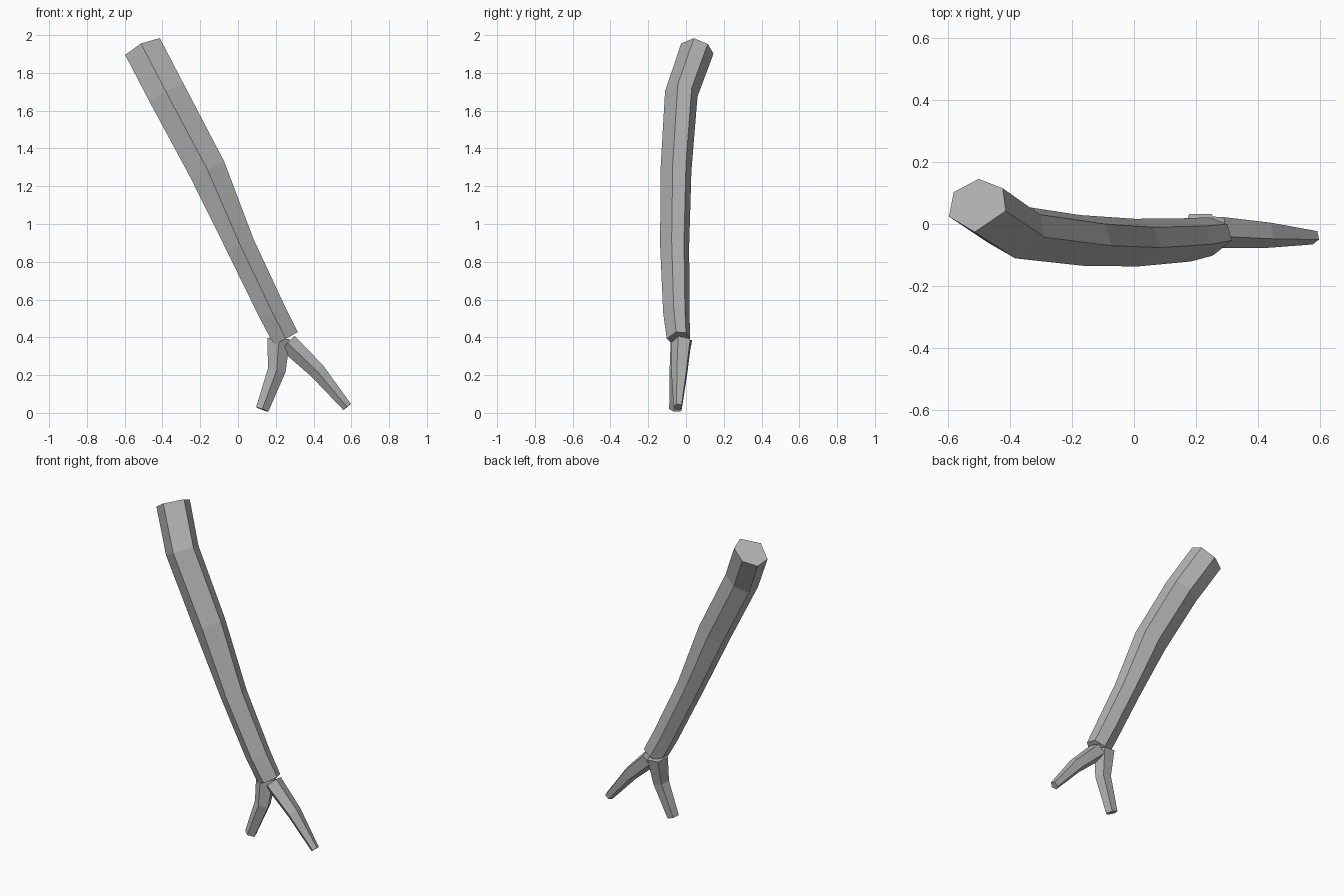
import bpy, bmesh, math
from mathutils import Vector

if "Cube" in bpy.data.objects:
    bpy.data.objects.remove(bpy.data.objects["Cube"])

bark = bpy.data.materials.new("grey_bark")
bark.diffuse_color = (0.45, 0.45, 0.45, 1)
bark.use_nodes = True
bark.node_tree.nodes["Principled BSDF"].inputs["Base Color"].default_value = bark.diffuse_color


def limb(name, rings, angles):
    """Loft a faceted limb; rings run top to bottom: (x, y, z, side radius, front radius)."""
    centres = [Vector(r[:3]) for r in rings]
    bm = bmesh.new()
    loops = []
    for i, (x, y, z, rx, ry) in enumerate(rings):
        before = centres[max(i - 1, 0)]
        after = centres[min(i + 1, len(rings) - 1)]
        up = (before - after).normalized()
        front = Vector((0, -1, 0))
        front = (front - up * front.dot(up)).normalized()
        right = up.cross(front)
        loop = []
        for a in angles:
            a = math.radians(a)
            offset = right * rx * math.cos(a) - front * ry * math.sin(a)
            loop.append(bm.verts.new(centres[i] + offset))
        loops.append(loop)
    n = len(angles)
    for a, b in zip(loops, loops[1:]):
        for k in range(n):
            bm.faces.new((a[k], a[(k + 1) % n], b[(k + 1) % n], b[k]))
    bm.faces.new(loops[0])
    bm.faces.new(loops[-1])
    bmesh.ops.recalc_face_normals(bm, faces=bm.faces)
    mesh = bpy.data.meshes.new(name)
    bm.to_mesh(mesh)
    bm.free()
    mesh.materials.append(bark)
    obj = bpy.data.objects.new(name, mesh)
    bpy.context.collection.objects.link(obj)
    return obj


# Main stick: six uneven sides, bending back at the top
limb("main_stick", [
    (-0.505, 0.06, 1.93, 0.108, 0.090),
    (-0.38, -0.025, 1.69, 0.108, 0.087),
    (-0.165, -0.053, 1.285, 0.105, 0.082),
    (0.01, -0.06, 0.885, 0.082, 0.077),
    (0.18, -0.051, 0.53, 0.078, 0.070),
    (0.25, -0.04, 0.395, 0.076, 0.062),
], (-12, -88, -155, 150, 95, 40))

# Lower fork: a bent twig and a straighter one, five sides each
limb("bent_twig", [
    (0.215, -0.018, 0.39, 0.063, 0.063),
    (0.205, -0.04, 0.225, 0.05, 0.047),
    (0.128, -0.053, 0.018, 0.036, 0.036),
], (-90, -18, 54, 126, 198))
limb("straight_twig", [
    (0.265, -0.022, 0.37, 0.055, 0.056),
    (0.42, -0.032, 0.222, 0.045, 0.046),
    (0.578, -0.042, 0.032, 0.027, 0.024),
], (-20, 52, 124, 196, -92))
